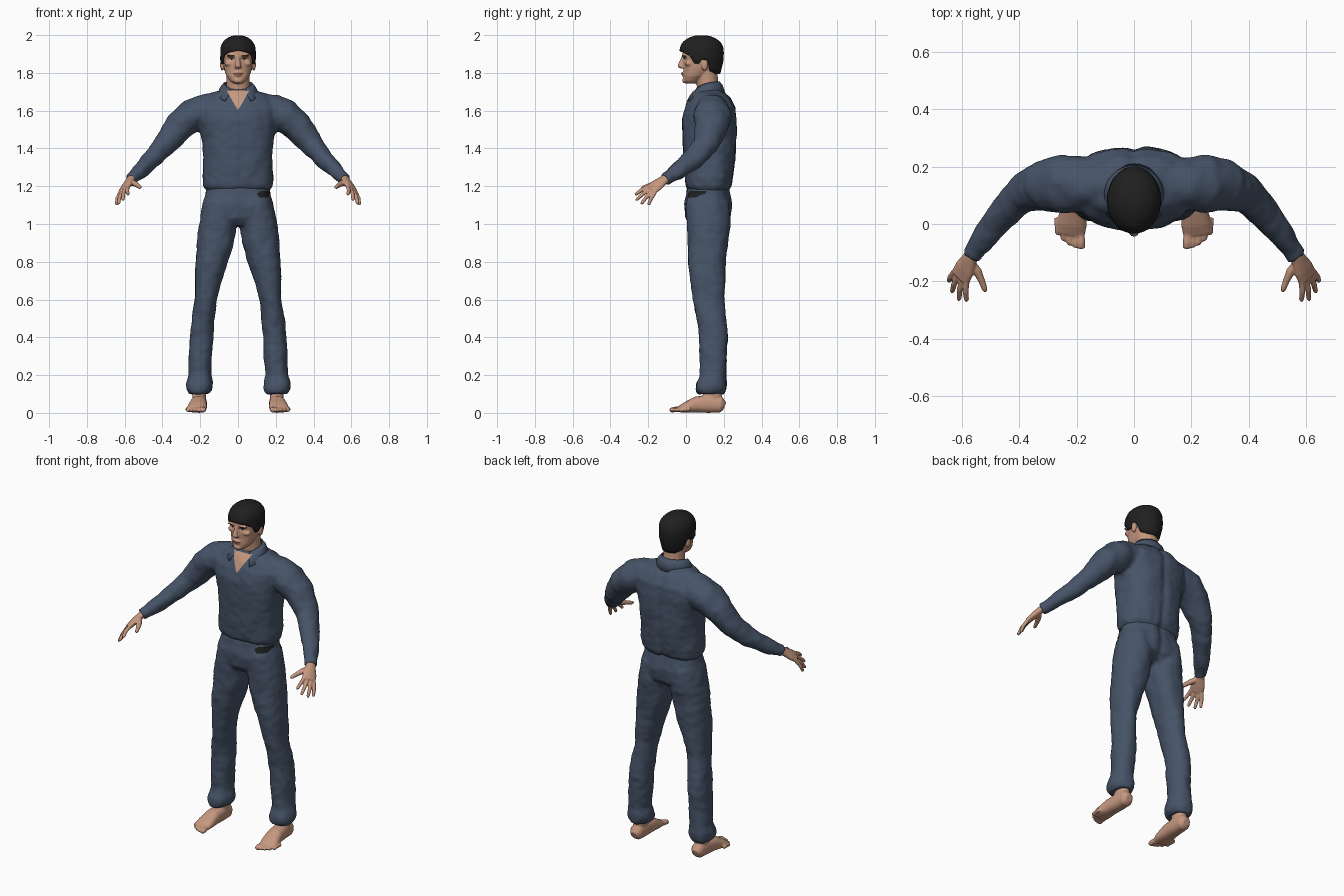
import bpy, bmesh, math
from mathutils import Vector, noise
from mathutils.bvhtree import BVHTree

cube = bpy.data.objects.get("Cube")
if cube:
    bpy.data.objects.remove(cube, do_unlink=True)


def material(name, r, g, b):
    m = bpy.data.materials.new(name)
    m.use_nodes = True
    m.diffuse_color = (r, g, b, 1)
    bsdf = m.node_tree.nodes["Principled BSDF"]
    bsdf.inputs["Base Color"].default_value = (r, g, b, 1)
    bsdf.inputs["Roughness"].default_value = 0.8
    return m


CLOTH = material("slate blue cloth", 0.062, 0.088, 0.138)
SKIN = material("skin", 0.56, 0.31, 0.21)
HAIR = material("black hair", 0.014, 0.014, 0.014)
LIPS = material("lips", 0.36, 0.15, 0.11)
WHITE = material("eye white", 0.5, 0.42, 0.38)
DARK = material("dark brown", 0.03, 0.018, 0.012)
UP, BACK = Vector((0, 0, 1)), Vector((0, 1, 0))


def power(v, e):
    return math.copysign(abs(v) ** (2 / e), v)


def loft(bm, pts, ref=BACK, side=1, e=2.0, n=20, flat=False):
    """Closed tube through (x, y, z, half width, half depth) sections."""
    rings = []
    for i, p in enumerate(pts):
        a, b = pts[max(i - 1, 0)], pts[min(i + 1, len(pts) - 1)]
        t = UP if flat else (Vector(b[:3]) - Vector(a[:3])).normalized()
        u = t.cross(ref).normalized()
        v = u.cross(t)
        ring = []
        for k in range(n):
            w = math.tau * k / n
            co = Vector(p[:3]) + u * p[3] * power(math.cos(w), e) + v * p[4] * power(math.sin(w), e)
            co.x *= side
            ring.append(bm.verts.new(co))
        rings.append(ring)
    faces = [bm.faces.new(rings[0]), bm.faces.new(rings[-1])]
    for r, q in zip(rings, rings[1:]):
        for k in range(n):
            faces.append(bm.faces.new((r[k], r[k - 1], q[k - 1], q[k])))
    bmesh.ops.recalc_face_normals(bm, faces=faces)


def stack(rows):
    """Sections on the centre line from (z, front, back, half width)."""
    return [(0, (f + b) / 2, z, w, (b - f) / 2) for z, f, b, w in rows]


def ball(bm, centre, size):
    made = bmesh.ops.create_uvsphere(bm, u_segments=16, v_segments=10, radius=1)
    for v in made["verts"]:
        v.co = Vector([c + s * q for c, s, q in zip(centre, size, v.co)])


def finish(name, bm, mat, voxel=0, smooth=4, shape=None):
    """Make an object; optionally fuse overlapping pieces and sculpt the skin."""
    me = bpy.data.meshes.new(name)
    bm.to_mesh(me)
    bm.free()
    ob = bpy.data.objects.new(name, me)
    bpy.context.collection.objects.link(ob)
    if voxel:
        mod = ob.modifiers.new("fuse", "REMESH")
        mod.mode, mod.voxel_size = "VOXEL", voxel
        mod = ob.modifiers.new("soften", "SMOOTH")
        mod.factor, mod.iterations = 0.5, smooth
        dg = bpy.context.evaluated_depsgraph_get()
        fused = bpy.data.meshes.new_from_object(ob.evaluated_get(dg))
        ob.modifiers.clear()
        ob.data = me = fused
        me.name = name
    if shape:
        moves = [v.normal * shape(v.co) for v in me.vertices]
        for v, d in zip(me.vertices, moves):
            v.co += d
    me.materials.clear()
    me.materials.append(mat)
    for p in me.polygons:
        p.use_smooth = True
        p.material_index = 0
    return ob


def plate(name, target, rows, mat, cols=8, steps=6, lift=0.003):
    """Thin patch laid on the front of target from (z, x0, x1) rows."""
    me = target.data
    tree = BVHTree.FromPolygons([v.co for v in me.vertices], [p.vertices[:] for p in me.polygons])
    bm, grid = bmesh.new(), []
    for a, b in zip(rows, rows[1:]):
        for s in range(steps + 1):
            z, x0, x1 = Vector(a).lerp(Vector(b), s / steps)
            line = []
            for c in range(cols + 1):
                x = x0 + (x1 - x0) * c / cols
                hit = tree.ray_cast(Vector((x, -1, z)), BACK)[0]
                line.append(bm.verts.new((x, (hit.y if hit else 0.05) - lift, z)))
            grid.append(line)
    for r, q in zip(grid, grid[1:]):
        for c in range(cols):
            bm.faces.new((r[c], r[c + 1], q[c + 1], q[c]))
    bmesh.ops.remove_doubles(bm, verts=bm.verts[:], dist=0.0001)
    bm.normal_update()
    if sum(f.normal.y for f in bm.faces) > 0:
        bmesh.ops.reverse_faces(bm, faces=bm.faces[:])
    return finish(name, bm, mat)


# Cloth folds: soft noise plus a crease down the middle of the back
def folds(co):
    d = 0.006 * noise.noise(Vector((co.x * 13, co.y * 13, co.z * 8)))
    d += 0.003 * noise.noise(Vector((co.x * 25, co.y * 25, co.z * 30)))
    if co.y > 0.17 and co.z > 0.9:
        d -= 0.009 * math.exp(-(co.x / 0.02) ** 2)
    return d


# Shirt: torso and sleeves
bm = bmesh.new()
loft(bm, stack([(1.175, .02, .22, .165), (1.2, .0, .24, .183), (1.25, -.006, .25, .186),
                (1.35, -.016, .262, .182), (1.45, -.022, .268, .192), (1.55, -.02, .272, .212),
                (1.62, -.004, .262, .215), (1.67, .02, .235, .16), (1.715, .05, .185, .085)]),
     e=2.4, n=32, flat=True)
for s in (1, -1):
    loft(bm, [(.05, .13, 1.64, .07, .07), (.17, .14, 1.6, .09, .092), (.25, .14, 1.57, .088, .102),
              (.315, .135, 1.515, .08, .088), (.39, .105, 1.42, .062, .066), (.45, .045, 1.35, .052, .058),
              (.51, -.03, 1.29, .044, .048), (.552, -.088, 1.25, .034, .036),
              (.568, -.112, 1.236, .035, .037)], side=s)
shirt = finish("shirt", bm, CLOTH, 0.01, 5, folds)

# Trousers: seat and legs with gathered cuffs
bm = bmesh.new()
loft(bm, stack([(1.21, .012, .222, .165), (1.16, .003, .232, .172), (1.1, -.01, .245, .19),
                (1.03, .0, .238, .2), (.99, .03, .2, .17)]), e=2.3, n=32, flat=True)
for s in (1, -1):
    loft(bm, [(.09, .118, 1.12, .09, .115), (.105, .118, 1.0, .1, .117), (.118, .114, .9, .1, .106),
              (.138, .112, .8, .088, .1), (.157, .115, .7, .072, .091), (.172, .118, .6, .059, .084),
              (.186, .134, .5, .061, .077), (.194, .145, .4, .063, .077), (.2, .145, .3, .063, .071),
              (.205, .143, .2, .061, .069), (.206, .136, .155, .072, .08), (.206, .133, .125, .071, .081),
              (.207, .132, .1, .056, .072)], side=s, e=2.2, flat=True)
trousers = finish("trousers", bm, CLOTH, 0.01, 5, folds)
plate("waist_patch", trousers, [(1.175, .12, .17), (1.16, .1, .17), (1.14, .115, .16)], HAIR, lift=0.006)

# Open neckline and folded collar
plate("neckline", shirt, [(1.605, -.002, .002), (1.66, -.034, .034), (1.708, -.06, .06)], SKIN, lift=0.004)
bm = bmesh.new()
rows = []
for i in range(33):
    t = i / 16 - 1
    a, front = t * math.radians(150), abs(t) ** 3
    rim = [(.076, .068, 1.755 - .04 * front), (.094, .084, 1.735 - .05 * front),
           (.108 + .03 * front, .1 + .02 * front, 1.69 - .035 * front)]
    rows.append([bm.verts.new((rx * math.sin(a), .11 + ry * math.cos(a), z)) for rx, ry, z in rim])
for r, q in zip(rows, rows[1:]):
    for k in range(2):
        bm.faces.new((r[k], r[k + 1], q[k + 1], q[k]))
bmesh.ops.recalc_face_normals(bm, faces=bm.faces[:])
collar = finish("collar", bm, CLOTH)
collar.modifiers.new("thickness", "SOLIDIFY").thickness = 0.008

# Hands: palm, four fingers and thumb
PALM = Vector((.67, -.22, .73))
TIPS = [(.583, -.27, 1.155), (.61, -.266, 1.125), (.634, -.238, 1.105), (.645, -.2, 1.1)]
for s, label in ((1, "left"), (-1, "right")):
    bm = bmesh.new()
    loft(bm, [(.555, -.09, 1.25, .026, .022), (.572, -.122, 1.23, .029, .02), (.589, -.155, 1.205, .04, .019),
              (.604, -.187, 1.182, .041, .015)], PALM, s)
    first, last = Vector((.583, -.2, 1.197)), Vector((.626, -.168, 1.162))
    for i, tip in enumerate(TIPS):
        root, tip = first.lerp(last, i / 3), Vector(tip)
        mid = root.lerp(tip, 0.5) + PALM * 0.005
        back = root.lerp(tip, -0.3)
        loft(bm, [(*back, .009, .009), (*root, .011, .011), (*mid, .0105, .0105),
                  (*root.lerp(tip, 0.9), .009, .009), (*tip, .005, .005)], PALM, s, n=12)
    loft(bm, [(.57, -.13, 1.225, .014, .014), (.545, -.165, 1.213, .016, .015), (.53, -.198, 1.203, .012, .012),
              (.52, -.225, 1.195, .0105, .01), (.517, -.236, 1.192, .006, .006)], PALM, s, n=12)
    finish(label + "_hand", bm, SKIN, 0.004, 3)

    # Bare feet with toes
    bm = bmesh.new()
    loft(bm, [(.205, .205, .035, .022, .022), (.205, .185, .043, .038, .042), (.206, .12, .048, .042, .048),
              (.21, .055, .044, .046, .043), (.216, .0, .029, .052, .029), (.221, -.035, .018, .05, .017)],
         UP, s, e=2.3)
    loft(bm, [(.206, .135, .03, .036, .055), (.205, .14, .09, .036, .05), (.205, .142, .16, .038, .046)], side=s)
    for i in range(5):
        r = .015 if i == 0 else .0115
        x, y = .184 + .02 * i, -.086 + .003 * i * i
        loft(bm, [(x + .004, y + .06, .02, r, r), (x, y + .022, .018, r, r),
                  (x, y + .006, .014, r, r * .9), (x, y, .012, r * .6, r * .5)], UP, s, n=12)
    finish(label + "_foot", bm, SKIN, 0.005, 3)


# Head: skull, jaw, neck, nose, brow, lips and ears fused together
def sockets(co):
    if co.y > 0.05:
        return 0
    return -.008 * math.exp(-((abs(co.x) - .034) / .017) ** 2 - ((co.z - 1.872) / .011) ** 2)


bm = bmesh.new()
loft(bm, stack([(1.743, .0, .05, .024), (1.757, -.014, .075, .042), (1.785, -.014, .11, .062),
                (1.82, -.013, .155, .073), (1.86, -.016, .18, .08), (1.9, -.02, .186, .083),
                (1.94, -.015, .186, .08), (1.975, .02, .16, .055)]), e=2.2, n=28, flat=True)
loft(bm, [(0, .125, 1.64, .075, .065), (0, .12, 1.7, .064, .06), (0, .112, 1.76, .06, .058),
          (0, .105, 1.82, .062, .06)], flat=True)
loft(bm, [(0, -.008, 1.895, .01, .012), (0, -.018, 1.87, .01, .013), (0, -.026, 1.85, .013, .015),
          (0, -.028, 1.835, .019, .017), (0, -.02, 1.824, .015, .013)], flat=True)
ball(bm, (0, -.013, 1.799), (.024, .011, .007))
ball(bm, (0, -.011, 1.788), (.021, .011, .007))
ball(bm, (0, -.006, 1.759), (.024, .014, .014))
for s in (1, -1):
    ball(bm, (s * .034, -.007, 1.892), (.028, .013, .008))
    ball(bm, (s * .048, .015, 1.85), (.024, .022, .016))
    ball(bm, (s * .084, .098, 1.843), (.011, .018, .031))
head = finish("head", bm, SKIN, 0.0045, 3, sockets)

# Painted face details
plate("mouth", head, [(1.803, -.008, .008), (1.795, -.027, .027), (1.784, -.012, .012)], LIPS, lift=0.0015)
plate("mouth_line", head, [(1.7955, -.027, .027), (1.793, -.025, .025)], DARK, steps=1, lift=0.003)
for s, label in ((1, "left"), (-1, "right")):
    def mirrored(rows):
        return [(z, s * a, s * b) for z, a, b in rows]
    plate(label + "_eye", head, mirrored([(1.879, .026, .042), (1.873, .019, .049), (1.867, .027, .042)]), WHITE, lift=0.002)
    plate(label + "_iris", head, mirrored([(1.879, .031, .037), (1.873, .028, .04), (1.867, .031, .037)]), DARK, lift=0.004)
    plate(label + "_lash", head, mirrored([(1.882, .022, .045), (1.877, .017, .051)]), DARK, steps=2, lift=0.0035)
    plate(label + "_brow", head, mirrored([(1.896, .026, .05), (1.888, .015, .058)]), DARK, steps=2, lift=0.003)

# Hair: cap whose lower edge follows a hairline around the head
LINE = [(0, 1.918), (35, 1.908), (58, 1.89), (70, 1.85), (82, 1.848), (90, 1.87), (106, 1.868),
        (120, 1.81), (150, 1.793), (180, 1.793)]


def hairline(deg):
    for (a, za), (b, zb) in zip(LINE, LINE[1:]):
        if deg <= b:
            return za + (zb - za) * (deg - a) / (b - a)
    return LINE[-1][1]


bm, rings, N = bmesh.new(), [], 72
for j in range(-1, 15):
    ring = []
    for k in range(N):
        deg = 360 * k / N
        a, low = math.radians(deg), hairline(min(deg, 360 - deg))
        z = low + (1.999 - low) * math.sin(max(j, 0) / 14 * math.pi / 2)
        h = max(0, (z - 1.91) / .09)
        f = math.sqrt(max(0, 1 - h ** 2.4)) - max(0, 1.87 - z) * 2.2
        f = max(f * (0.82 if j < 0 else 1), 0.015)
        f *= 1 + 0.012 * noise.noise(Vector((math.sin(a) * 5, math.cos(a) * 5, z * 14)))
        ring.append(bm.verts.new((.094 * f * math.sin(a), .083 - .117 * f * math.cos(a), z)))
    rings.append(ring)
for r, q in zip(rings, rings[1:]):
    for k in range(N):
        bm.faces.new((r[k - 1], r[k], q[k], q[k - 1]))
bm.faces.new(rings[-1])
bmesh.ops.recalc_face_normals(bm, faces=bm.faces[:])
finish("hair", bm, HAIR)
